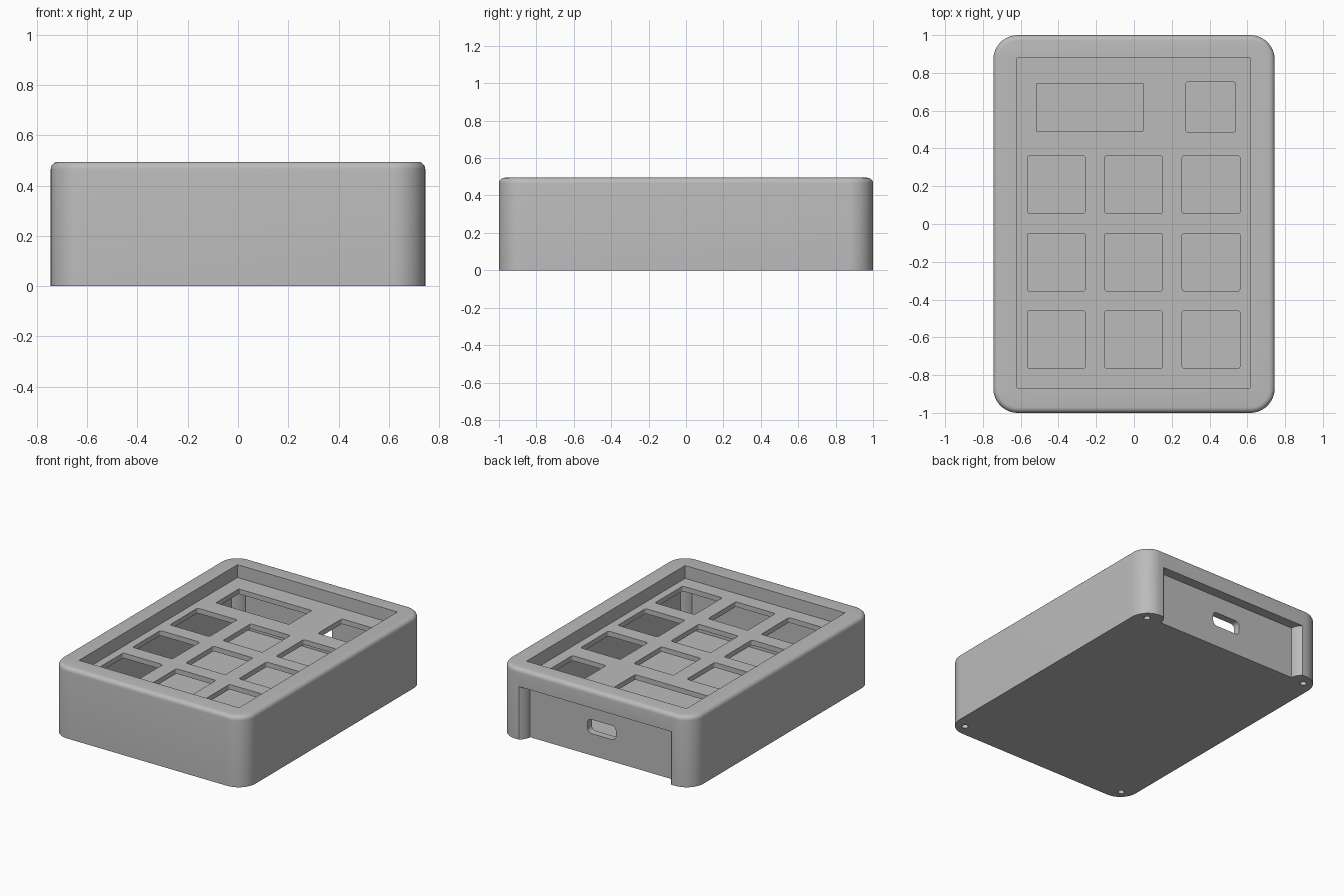
import bpy, bmesh, math

default = bpy.data.objects.get("Cube")
if default:
    bpy.data.objects.remove(default, do_unlink=True)

# Main dimensions
HALF_X, HALF_Y, HEIGHT = 0.745, 1.0, 0.495
PLATE_TOP, PLATE_BOTTOM, FLOOR = 0.405, 0.37, 0.06
SCREW_X, SCREW_Y = 0.661, 0.918

grey = bpy.data.materials.new("plain grey")
grey.use_nodes = True
COLOUR = (0.5, 0.5, 0.5, 1)
grey.diffuse_color = COLOUR
grey.node_tree.nodes["Principled BSDF"].inputs["Base Color"].default_value = COLOUR


def make_object(name, bm):
    bmesh.ops.recalc_face_normals(bm, faces=bm.faces)
    mesh = bpy.data.meshes.new(name)
    bm.to_mesh(mesh)
    bm.free()
    mesh.materials.append(grey)
    obj = bpy.data.objects.new(name, mesh)
    bpy.context.collection.objects.link(obj)
    return obj


def box(name, x, y, z, radius=0, axis=2, segments=4):
    """Box between limits, with the edges along one axis rounded."""
    bm = bmesh.new()
    bmesh.ops.create_cube(bm, size=1)
    for v in bm.verts:
        v.co = [sum(lim) / 2 + c * (lim[1] - lim[0]) for lim, c in zip((x, y, z), v.co)]
    if radius:
        edges = [e for e in bm.edges
                 if abs((e.verts[0].co - e.verts[1].co).normalized()[axis]) > 0.9]
        bmesh.ops.bevel(bm, geom=edges, offset=radius, segments=segments,
                        profile=0.5, affect='EDGES')
    return make_object(name, bm)


def cylinder(name, x, y, z, radius, segments=48):
    bm = bmesh.new()
    bmesh.ops.create_cone(bm, cap_ends=True, segments=segments, radius1=radius,
                          radius2=radius, depth=z[1] - z[0])
    bmesh.ops.translate(bm, verts=bm.verts, vec=(x, y, sum(z) / 2))
    return make_object(name, bm)


def cut(target, cutter):
    """Subtract the cutter from the target and discard it."""
    cutter.hide_render = True
    mod = target.modifiers.new("cut", 'BOOLEAN')
    mod.operation, mod.solver, mod.object = 'DIFFERENCE', 'EXACT', cutter
    bpy.context.view_layer.objects.active = target
    bpy.ops.object.modifier_apply(modifier=mod.name)
    bpy.data.objects.remove(cutter, do_unlink=True)


corners = [(sx * SCREW_X, sy * SCREW_Y) for sx in (-1, 1) for sy in (-1, 1)]

# Case shell: rounded block with a softened top rim
case = box("keypad_case", (-HALF_X, HALF_X), (-HALF_Y, HALF_Y), (0, HEIGHT), 0.13, 2, 12)
bm = bmesh.new()
bm.from_mesh(case.data)
rim = [e for e in bm.edges if all(v.co.z > HEIGHT - 0.001 for v in e.verts)]
bmesh.ops.bevel(bm, geom=rim, offset=0.03, segments=5, profile=0.5, affect='EDGES')
bm.to_mesh(case.data)
bm.free()

# Sunken face plate
cut(case, box("face_recess", (-0.62, 0.615), (-0.868, 0.88), (PLATE_TOP, 0.6)))

# Inner cavity and back notch, both leaving round screw posts standing
cavity = box("cavity", (-0.62, 0.615), (-0.868, 0.88), (FLOOR, PLATE_BOTTOM))
notch = box("back_notch", (-0.62, 0.62), (0.93, 1.1), (-0.1, PLATE_BOTTOM))
for space in (cavity, notch):
    for x, y in corners:
        if space is cavity or y > 0:
            cut(space, cylinder("screw_post", x, y, (-0.2, 0.6), 0.11))
    cut(case, space)

# Key, display and knob openings through the plate
WINDOW_Z = (PLATE_BOTTOM - 0.05, PLATE_TOP + 0.05)
KEY = 0.153
for x in (-0.412, -0.002, 0.408):
    for y in (0.208, -0.202, -0.612):
        cut(case, box("key_opening", (x - KEY, x + KEY), (y - KEY, y + KEY), WINDOW_Z, 0.012))
cut(case, box("display_opening", (-0.515, 0.048), (0.492, 0.745), WINDOW_Z))
cut(case, box("knob_opening", (0.275, 0.537), (0.487, 0.752), WINDOW_Z, 0.012))

# Cable port in the back panel
cut(case, box("cable_port", (-0.11, 0.11), (0.85, 0.96), (0.152, 0.25), 0.03, 1))

# Screw holes in the underside
for x, y in corners:
    cut(case, cylinder("screw_hole", x, y, (-0.1, 0.25), 0.021, 24))

# Smooth rounded surfaces, crisp edges
bpy.ops.object.select_all(action='DESELECT')
case.select_set(True)
bpy.context.view_layer.objects.active = case
bpy.ops.object.shade_smooth_by_angle(angle=math.radians(30))
